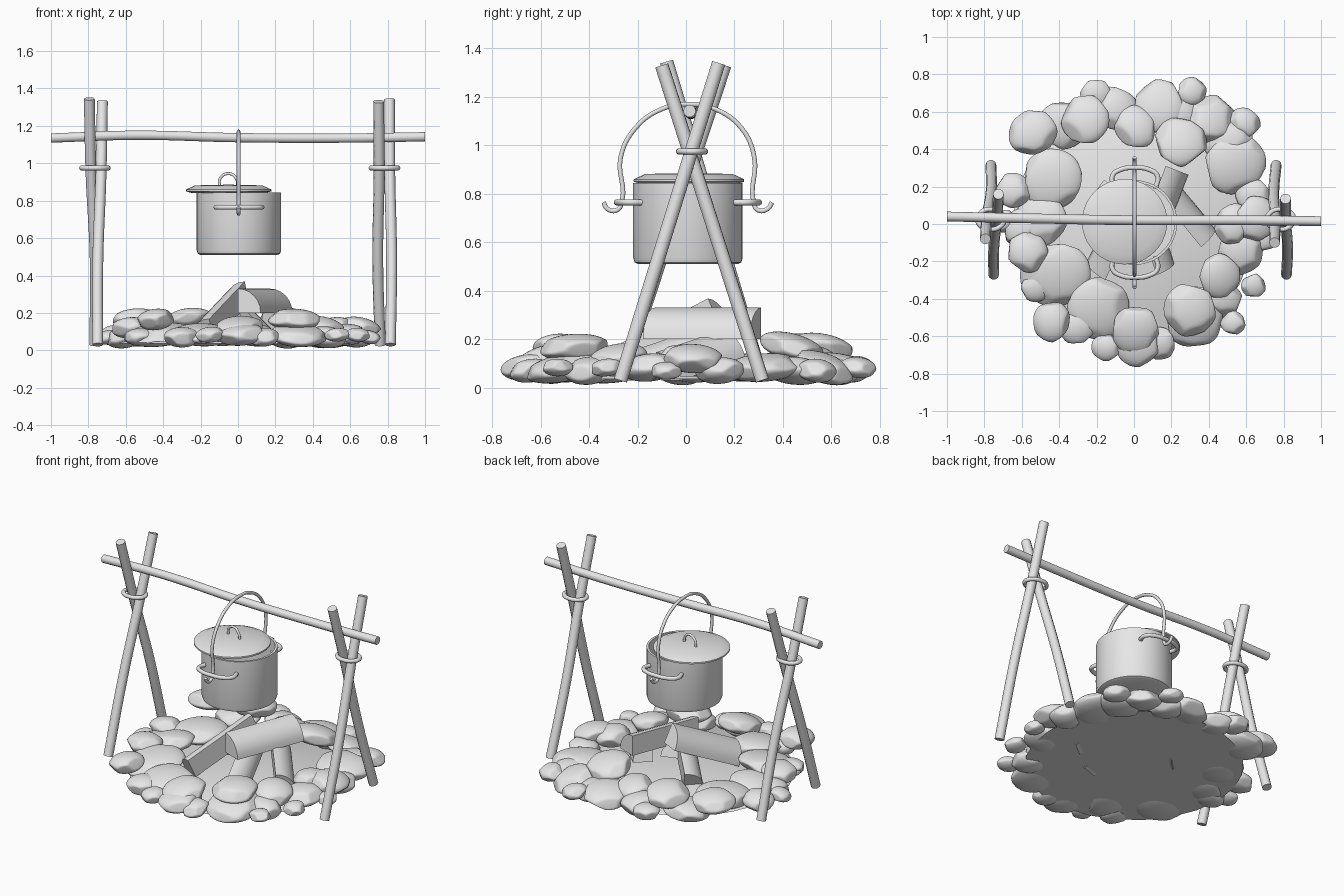
import bpy, bmesh, math, random
from mathutils import Vector, Matrix, Euler

random.seed(4)
cube = bpy.data.objects.get("Cube")
if cube:
    bpy.data.objects.remove(cube, do_unlink=True)

# One plain grey for every part
grey = bpy.data.materials.new("plain_grey")
grey.use_nodes = True
colour = (0.8, 0.8, 0.8, 1)
grey.diffuse_color = colour
for node in grey.node_tree.nodes:
    if node.type == 'BSDF_PRINCIPLED':
        node.inputs["Base Color"].default_value = colour


def add_object(name, mesh, angle=40):
    """Link a mesh, smooth it and keep its hard edges sharp."""
    mesh.materials.clear()
    mesh.materials.append(grey)
    mesh.shade_smooth()
    mesh.set_sharp_from_angle(angle=math.radians(angle))
    obj = bpy.data.objects.new(name, mesh)
    bpy.context.collection.objects.link(obj)
    return obj


def from_bmesh(name, bm, angle=40):
    bmesh.ops.recalc_face_normals(bm, faces=bm.faces)
    mesh = bpy.data.meshes.new(name)
    bm.to_mesh(mesh)
    bm.free()
    return add_object(name, mesh, angle)


def tube(name, points, radius, closed=False):
    """Round bar along a smooth path."""
    curve = bpy.data.curves.new(name + "_path", 'CURVE')
    curve.dimensions = '3D'
    curve.bevel_depth = radius
    curve.bevel_resolution = 3
    curve.resolution_u = 6
    curve.use_fill_caps = True
    spline = curve.splines.new('BEZIER')
    spline.bezier_points.add(len(points) - 1)
    spline.use_cyclic_u = closed
    for bez, co in zip(spline.bezier_points, points):
        bez.co = co
        bez.handle_left_type = bez.handle_right_type = 'AUTO'
    temp = bpy.data.objects.new(name + "_temp", curve)
    bpy.context.collection.objects.link(temp)
    bpy.context.view_layer.update()
    graph = bpy.context.evaluated_depsgraph_get()
    mesh = bpy.data.meshes.new_from_object(temp.evaluated_get(graph))
    bpy.data.objects.remove(temp, do_unlink=True)
    return add_object(name, mesh, 50)


def lathe(name, profile, centre):
    """Spin a radius/height profile about a vertical axis."""
    bm = bmesh.new()
    verts = [bm.verts.new((r, 0, z)) for r, z in profile]
    edges = [bm.edges.new(pair) for pair in zip(verts, verts[1:])]
    bmesh.ops.spin(bm, geom=verts + edges, cent=(0, 0, 0), axis=(0, 0, 1),
                   angle=math.tau, steps=40, use_merge=True)
    bmesh.ops.remove_doubles(bm, verts=bm.verts, dist=0.0005)
    obj = from_bmesh(name, bm)
    obj.location = centre
    return obj


def stick(name, start, end, bow):
    """Branch with a slight sideways bow."""
    a, b = Vector(start), Vector(end)
    points = [a.lerp(b, t) for t in (0, 0.35, 0.7, 1)]
    points[1].x += bow
    return tube(name, points, 0.029)


def split_log(name, start, end, size=0.13, side=1):
    """Quarter of a round log; the path follows its inner corner."""
    a, b = Vector(start), Vector(end)
    axis = b - a
    turn = axis.to_track_quat('Z', 'Y').to_matrix().to_4x4()
    outline = [Vector((0, 0, 0))]
    for i in range(7):
        t = math.radians(90 + 15 * i)
        outline.append(Vector((side * math.cos(t), math.sin(t), 0)) * size)
    bm = bmesh.new()
    face = bm.faces.new([bm.verts.new(a + turn @ p) for p in outline])
    new = bmesh.ops.extrude_face_region(bm, geom=[face], use_keep_orig=True)["geom"]
    moved = [g for g in new if isinstance(g, bmesh.types.BMVert)]
    bmesh.ops.translate(bm, verts=moved, vec=axis)
    return from_bmesh(name, bm, 35)


def stone(name, x, y, z, size):
    """Flattened pebble with a few worn facets, leaning outwards."""
    bm = bmesh.new()
    bmesh.ops.create_icosphere(bm, subdivisions=4, radius=1)
    for i in range(7):
        t = math.tau * i / 7 + random.uniform(-.3, .3)
        n = Vector((math.cos(t), math.sin(t), random.uniform(-.5, .5))).normalized()
        limit = random.uniform(.8, .92)
        for v in bm.verts:
            over = v.co.dot(n) - limit
            if over > 0:
                v.co -= n * over * 0.9
    shape = Matrix.Diagonal((size * 1.13, size * random.uniform(1, 1.13),
                             min(.057, size * .6), 1))
    lean = Matrix.Rotation(random.uniform(0, .2), 4, Vector((-y, x, 0)))
    tilt = Euler((random.uniform(-.12, .12), random.uniform(-.12, .12), 0)).to_matrix().to_4x4()
    spin = Matrix.Rotation(random.uniform(0, math.tau), 4, 'Z')
    bm.transform(Matrix.Translation((x, y, z)) @ lean @ tilt @ spin @ shape)
    return from_bmesh(name, bm, 60)


# Ash bed
bm = bmesh.new()
bmesh.ops.create_cone(bm, cap_ends=True, segments=24, radius1=.65, radius2=.63,
                      depth=.012, matrix=Matrix.Translation((0, 0, .042)))
from_bmesh("ash_bed", bm)

# Stones in layers: on the ground, then resting on one another (x, y, size)
low = [(-.44, .24, .15), (-.38, .53, .13), (-.2, .69, .08), (-.1, .62, .11),
       (.13, .63, .13), (.31, .71, .07), (.41, .56, .13), (.54, .32, .15),
       (.57, -.15, .11), (.64, -.33, .06), (.53, -.53, .06),
       (.32, -.5, .15), (.02, -.63, .12), (-.19, -.45, .15), (-.15, -.66, .07),
       (-.42, -.27, .17), (-.5, .02, .13), (-.65, .18, .09)]
gaps = [(.14, -.64, .08), (.64, .14, .09), (.5, .45, .12), (.47, -.4, .1),
        (-.3, -.55, .09), (-.6, -.02, .1), (-.7, .02, .06), (-.52, -.33, .08),
        (.7, -.08, .06), (.25, .6, .1), (.59, .54, .08)]
middle = [(.46, -.28, .11), (-.57, -.15, .1), (.01, -.57, .12), (.53, 0, .1),
          (.01, .52, .11), (.65, .03, .11)]
high = [(-.54, .49, .12), (-.26, .56, .12), (.25, .44, .13),
        (-.44, -.52, .1), (.3, -.46, .13)]
layers = {"low": (.083, low), "gap": (.07, gaps),
          "middle": (.12, middle), "high": (.165, high)}
for level, (height, group) in layers.items():
    for i, (x, y, size) in enumerate(group):
        stone(f"{level}_stone_{i + 1}", x, y, height, size)

# Firewood
split_log("top_log", (0, -.13, .2), (.17, .31, .2))
split_log("leaning_log", (-.13, -.25, .05), (.06, .14, .25), .13, side=-1)
split_log("right_log", (.34, -.1, .03), (.12, .17, .12), .12)
split_log("front_log", (.11, -.24, .03), (0, .08, .14), .11)
split_log("back_log", (-.12, .2, .03), (.04, .04, .14), .12)

# Crossed end posts and their ties
posts = [("right_back", (-.765, .315, .03), (-.795, -.08, 1.345), .012),
         ("right_front", (-.75, -.27, .03), (-.725, .16, 1.33), -.008),
         ("left_back", (.76, .315, .03), (.752, -.1, 1.33), -.01),
         ("left_front", (.815, -.27, .03), (.81, .135, 1.34), .008)]
for name, start, end, bow in posts:
    stick(name + "_post", start, end, bow)
for side, centre in (("right", -.765), ("left", .783)):
    ring = [(centre + .072 * math.cos(t), .025 + .054 * math.sin(t), .975)
            for t in (math.tau * i / 8 for i in range(8))]
    tube(side + "_tie", ring, .013, closed=True)

# Cross bar
tube("cross_bar", [(-1, .04, 1.135), (-.55, .03, 1.15), (0, .02, 1.137),
                   (.6, .02, 1.135), (1, .015, 1.142)], .026)

# Pot and lid
lathe("pot", [(0, .51), (.205, .51), (.22, .517), (.226, .535), (.226, .845),
              (.212, .845), (.212, .53), (0, .53)], (.005, .008, 0))
lathe("lid", [(0, .842), (.2, .842), (.228, .85), (.228, .86), (.18, .882),
              (0, .886)], (-.05, .012, 0))
tube("lid_handle", [(-.1, .04, .88), (-.095, .04, .92), (-.05, .03, .945),
                    (-.01, .02, .92), (0, .02, .87)], .008)

# Side handles on the front and back of the pot
for name, sign in (("front", -1), ("back", 1)):
    arc = [(-.11, .18), (-.12, .25), (-.07, .285), (0, .293),
           (.07, .285), (.12, .25), (.11, .18)]
    tube(name + "_pot_handle", [(x + .005, sign * y + .008, .765) for x, y in arc], .013)

# Hanging bail with hooked ends
bail = [(-.34, .765), (-.325, .738), (-.285, .733), (-.264, .77), (-.27, .95),
        (-.21, 1.07), (-.1, 1.15), (.01, 1.17), (.12, 1.15), (.23, 1.07),
        (.282, .95), (.278, .77), (.297, .733), (.337, .738), (.355, .765)]
tube("bail", [(.003, y, z) for y, z in bail], .01)
